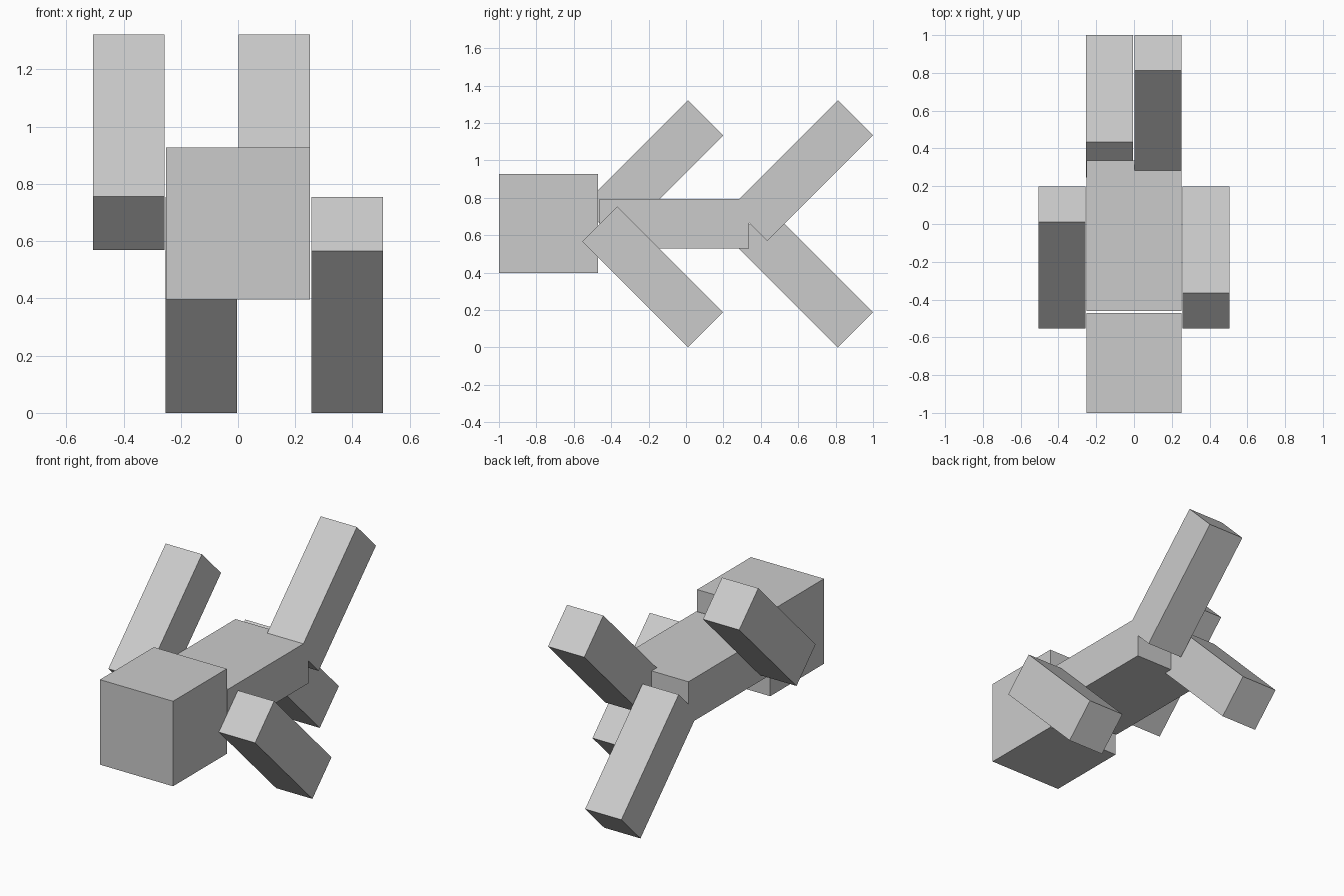
import bpy
import math

if "Cube" in bpy.data.objects:
    bpy.data.objects.remove(bpy.data.objects["Cube"])

grey = bpy.data.materials.new("plain grey")
grey.diffuse_color = (0.6, 0.6, 0.6, 1)
grey.use_nodes = True
grey.node_tree.nodes["Principled BSDF"].inputs["Base Color"].default_value = grey.diffuse_color


def box(name, center, size, tilt=0):
    """Box with its long axis along y, tilted about x in degrees."""
    bpy.ops.mesh.primitive_cube_add(size=1, location=center,
                                    rotation=(math.radians(tilt), 0, 0))
    obj = bpy.context.object
    obj.name = name
    obj.scale = size
    bpy.ops.object.transform_apply(location=False, rotation=False, scale=True)
    obj.data.materials.append(grey)
    return obj


# Head and torso
box("head", (0, -0.735, 0.662), (0.504, 0.53, 0.53))
box("torso", (0, -0.063, 0.662), (0.504, 0.797, 0.265))

# Limbs, swung 45 degrees up or down
LIMB = (0.25, 0.799, 0.266)
LOW, HIGH = 0.377, 0.945
box("right_arm", (-0.381, -0.178, HIGH), LIMB, 45)
box("left_arm", (0.381, -0.178, LOW), LIMB, -45)
box("right_leg", (-0.129, 0.623, LOW), LIMB, -45)
box("left_leg", (0.127, 0.623, HIGH), LIMB, 45)
